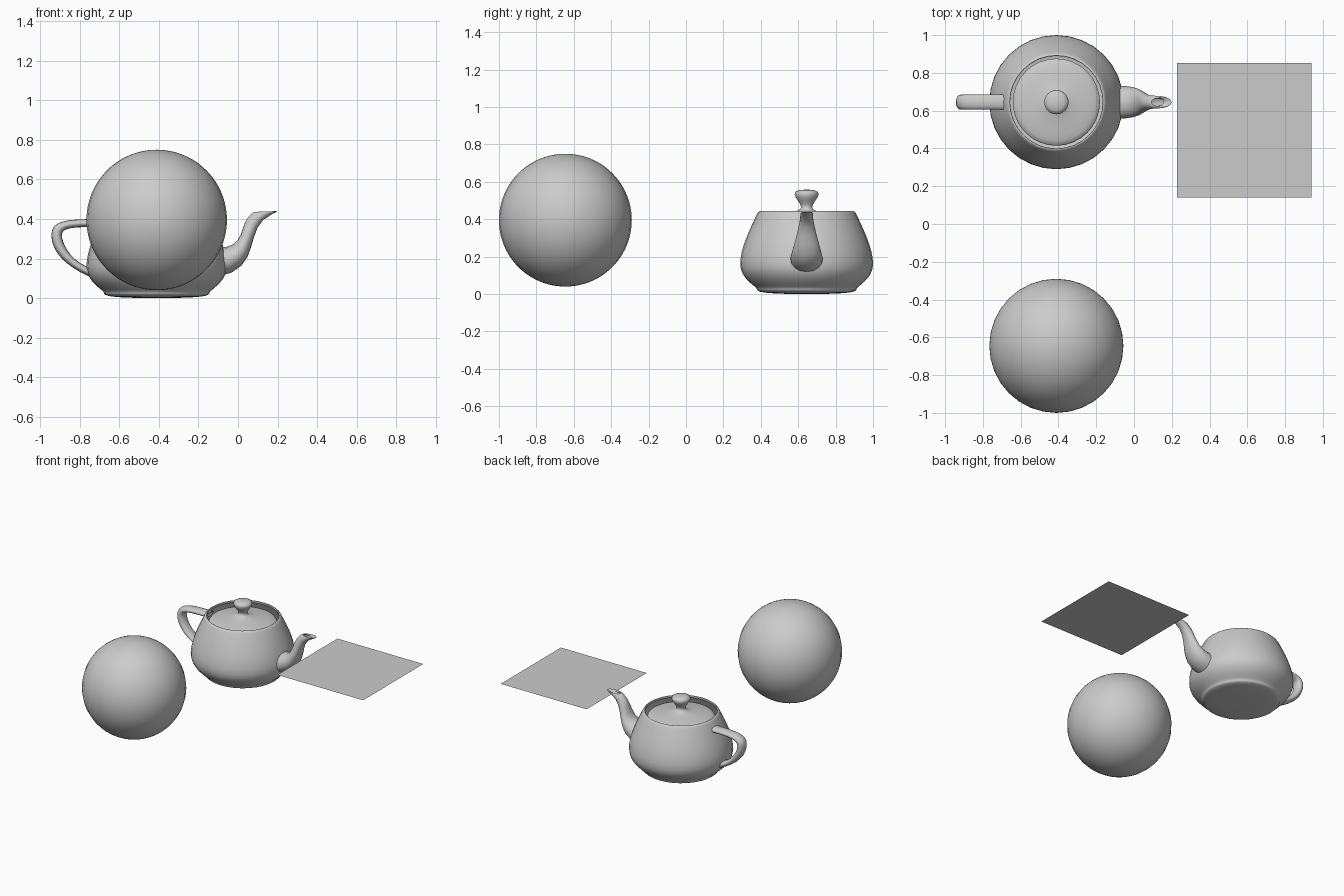
import bpy, bmesh
from math import sin, cos, pi, radians

if "Cube" in bpy.data.objects:
    bpy.data.objects.remove(bpy.data.objects["Cube"])

S = 0.1775                       # teapot unit size
CX, CY = -0.411, 0.645           # teapot centre
SIDES, STEPS = 32, 8


def bez(pts, t):
    """Cubic Bezier point for tuples of any length."""
    u = 1 - t
    w = (u ** 3, 3 * u * u * t, 3 * u * t * t, t ** 3)
    return [sum(k * p[i] for k, p in zip(w, pts)) for i in range(len(pts[0]))]


def chain(pts):
    """Sample joined cubic Beziers that share their end points."""
    out = [bez(pts[:4], 0)]
    for s in range(0, len(pts) - 3, 3):
        out += [bez(pts[s:s + 4], k / STEPS) for k in range(1, STEPS + 1)]
    return out


def skin(name, rings):
    """Join closed rings of points into a smooth surface."""
    bm = bmesh.new()
    rows = [[bm.verts.new((x * S, y * S, z * S)) for x, y, z in r] for r in rings]
    for a, b in zip(rows, rows[1:]):
        for i in range(len(a)):
            j = (i + 1) % len(a)
            bm.faces.new((a[i], a[j], b[j], b[i]))
    bmesh.ops.remove_doubles(bm, verts=bm.verts, dist=1e-5)
    bmesh.ops.dissolve_degenerate(bm, edges=bm.edges, dist=1e-6)
    bmesh.ops.recalc_face_normals(bm, faces=bm.faces)
    me = bpy.data.meshes.new(name)
    bm.to_mesh(me)
    bm.free()
    ob = bpy.data.objects.new(name, me)
    ob.location = (CX, CY, 0)
    bpy.context.collection.objects.link(ob)
    smooth(ob)
    return ob


def smooth(ob):
    bpy.ops.object.select_all(action='DESELECT')
    ob.select_set(True)
    bpy.context.view_layer.objects.active = ob
    bpy.ops.object.shade_smooth_by_angle(angle=radians(50))


def lathe(name, profile):
    """Spin an (r, z) profile around the vertical axis."""
    ang = [2 * pi * i / SIDES for i in range(SIDES)]
    return skin(name, [[(r * cos(a), r * sin(a), z) for a in ang]
                       for r, z in chain(profile)])


def tube(name, rows):
    """Sweep a rounded section; each row is inner x,z, outer x,z, half width."""
    rings = []
    for ax, az, bx, bz, w in chain(rows):
        ctrl = [(ax, 0, az), (ax, w, az), (bx, w, bz), (bx, 0, bz)]
        half = [bez(ctrl, k / STEPS) for k in range(STEPS + 1)]
        rings.append(half + [(x, -y, z) for x, y, z in half[-2:0:-1]])
    return skin(name, rings)


# teapot body: rim, shoulder, belly, underside
lathe("teapot_body", [
    (1.4, 2.4), (1.3375, 2.53125), (1.4375, 2.53125), (1.5, 2.4),
    (1.75, 1.875), (2, 1.35), (2, 0.9),
    (2, 0.45), (1.5, 0.225), (1.5, 0.15),
    (1.5, 0.075), (1.425, 0), (0, 0)])

# lid with knob
lathe("teapot_lid", [
    (0, 3.15), (0.8, 3.15), (0, 2.7), (0.2, 2.55),
    (0.4, 2.4), (1.3, 2.4), (1.3, 2.25)])

# handle
tube("teapot_handle", [
    (-1.6, 2.025, -1.5, 2.25, 0.3), (-2.3, 2.025, -2.5, 2.25, 0.3),
    (-2.7, 2.025, -3, 2.25, 0.3), (-2.7, 1.8, -3, 1.8, 0.3),
    (-2.7, 1.575, -3, 1.35, 0.3), (-2.5, 1.125, -2.65, 0.9375, 0.3),
    (-2, 0.9, -1.9, 0.6, 0.3)])

# spout, curling back inside at the tip
tube("teapot_spout", [
    (1.7, 1.425, 1.7, 0.6, 0.66), (2.6, 1.425, 3.1, 0.825, 0.66),
    (2.3, 2.1, 2.4, 2.025, 0.25), (2.7, 2.4, 3.3, 2.4, 0.25),
    (2.8, 2.475, 3.525, 2.49375, 0.25), (2.9, 2.475, 3.45, 2.5125, 0.15),
    (2.8, 2.4, 3.2, 2.4, 0.15)])

# ball
bpy.ops.mesh.primitive_uv_sphere_add(segments=32, ring_count=48, radius=0.355,
                                     location=(CX, -0.645, 0.395))
bpy.context.object.name = "ball"
smooth(bpy.context.object)

# flat square sheet
bpy.ops.mesh.primitive_plane_add(size=0.713, location=(0.584, 0.497, 0.36))
bpy.context.object.name = "flat_sheet"
